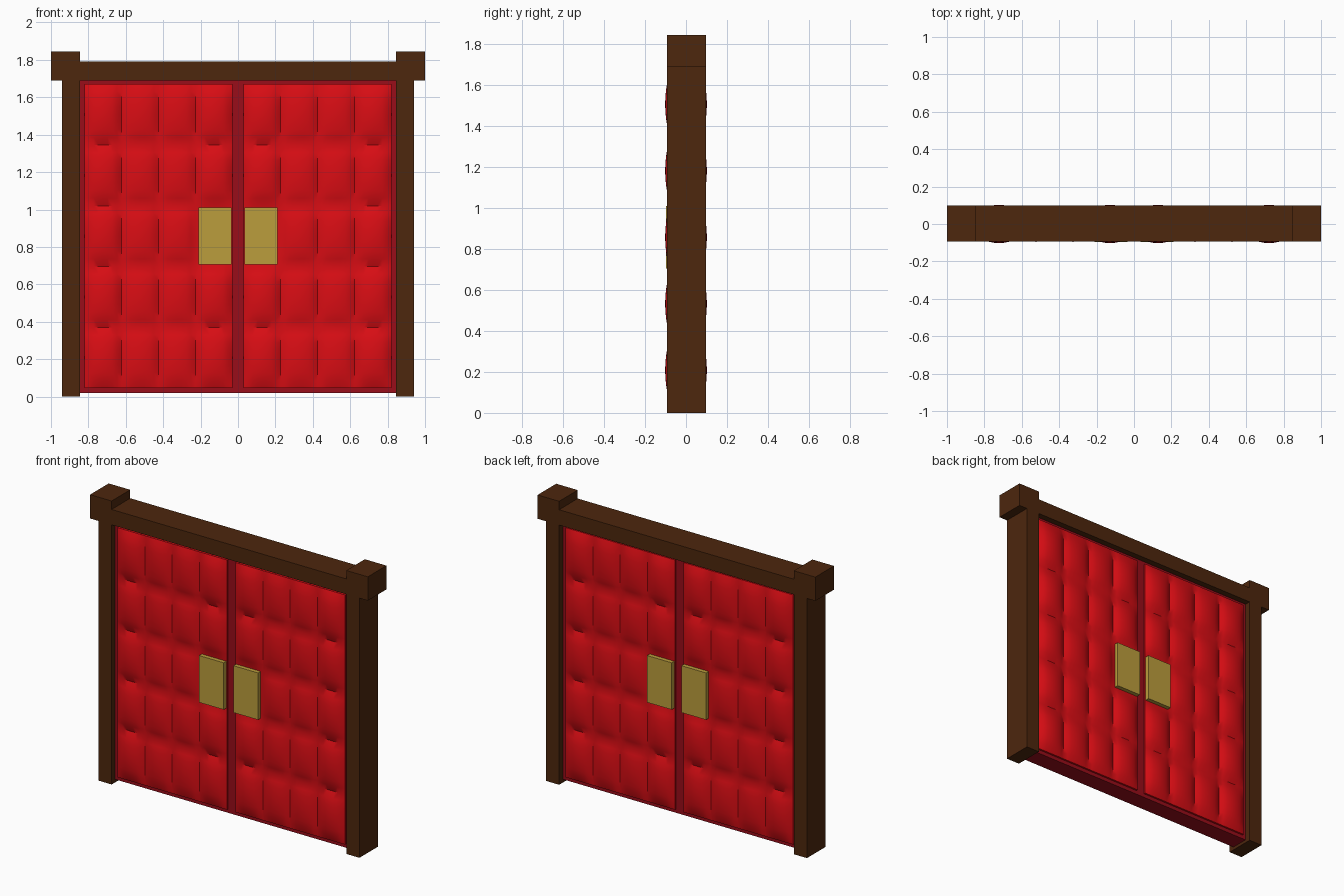
import bpy, bmesh, math

if "Cube" in bpy.data.objects:
    bpy.data.objects.remove(bpy.data.objects["Cube"])

def material(name, rgb):
    m = bpy.data.materials.new(name)
    m.diffuse_color = (*rgb, 1)
    m.use_nodes = True
    m.node_tree.nodes["Principled BSDF"].inputs["Base Color"].default_value = m.diffuse_color
    return m

WOOD = material("dark_wood", (0.075, 0.02, 0.004))
RED = material("red_padding", (0.70, 0.004, 0.007))
DARK_RED = material("dark_red_backing", (0.32, 0.004, 0.010))
GOLD = material("gold_plate", (0.50, 0.34, 0.045))

def finish(name, bm, mat):
    bmesh.ops.recalc_face_normals(bm, faces=bm.faces)
    me = bpy.data.meshes.new(name)
    bm.to_mesh(me)
    bm.free()
    me.materials.append(mat)
    ob = bpy.data.objects.new(name, me)
    bpy.context.collection.objects.link(ob)
    return ob

def box(name, x, y, z, mat):
    bm = bmesh.new()
    bmesh.ops.create_cube(bm, size=1)
    for v in bm.verts:
        v.co = [r[0] + (c + 0.5) * (r[1] - r[0]) for c, r in zip(v.co, (x, y, z))]
    return finish(name, bm, mat)

# Padded door leaf: a grid of pillows on both faces, closed around the rim
COLS, ROWS, N = 4, 5, 8
X0, X1, Z0, Z1 = 0.03, 0.82, 0.045, 1.67
EDGE = 0.070

def pad_height(i, j):
    col, row = min(i // N, COLS - 1), min(j // N, ROWS - 1)
    if col == 0 and row == 2:          # flat seat under the plate
        return EDGE
    puff = 0.032 if col in (0, COLS - 1) else 0.025
    s = abs(math.sin(math.pi * i / N) * math.sin(math.pi * j / N))
    return EDGE + puff * (s ** 0.6 if s > 1e-6 else 0)

def padded_leaf(name, side):
    bm = bmesh.new()
    nx, nz = COLS * N, ROWS * N
    for face in (-1, 1):
        g = [[bm.verts.new((side * (X0 + (X1 - X0) * i / nx),
                            face * pad_height(i, j),
                            Z0 + (Z1 - Z0) * j / nz))
              for j in range(nz + 1)] for i in range(nx + 1)]
        for i in range(nx):
            for j in range(nz):
                bm.faces.new((g[i][j], g[i + 1][j], g[i + 1][j + 1], g[i][j + 1]))
    # Rim joins the two padded faces
    rim = [e for e in bm.edges if e.is_boundary]
    bmesh.ops.bridge_loops(bm, edges=rim)
    ob = finish(name, bm, RED)
    bpy.ops.object.select_all(action='DESELECT')
    bpy.context.view_layer.objects.active = ob
    ob.select_set(True)
    bpy.ops.object.shade_smooth_by_angle(angle=math.radians(40))

# Door backing and top beam
FY = (-0.093, 0.098)
box("door_backing", (-0.845, 0.845), (-0.058, 0.058), (0.02, 1.69), DARK_RED)
box("top_beam", (-0.845, 0.845), FY, (1.69, 1.79), WOOD)

# Mirrored posts, caps, leaves and push plates
for label, s in (("left", -1), ("right", 1)):
    span = lambda a, b: tuple(sorted((s * a, s * b)))
    box(label + "_post", span(0.845, 0.94), FY, (0, 1.69), WOOD)
    box(label + "_post_cap", span(0.845, 1.0), FY, (1.69, 1.845), WOOD)
    padded_leaf(label + "_padded_leaf", s)
    box(label + "_push_plate", span(0.035, 0.212), (-0.097, 0.097), (0.705, 1.01), GOLD)
